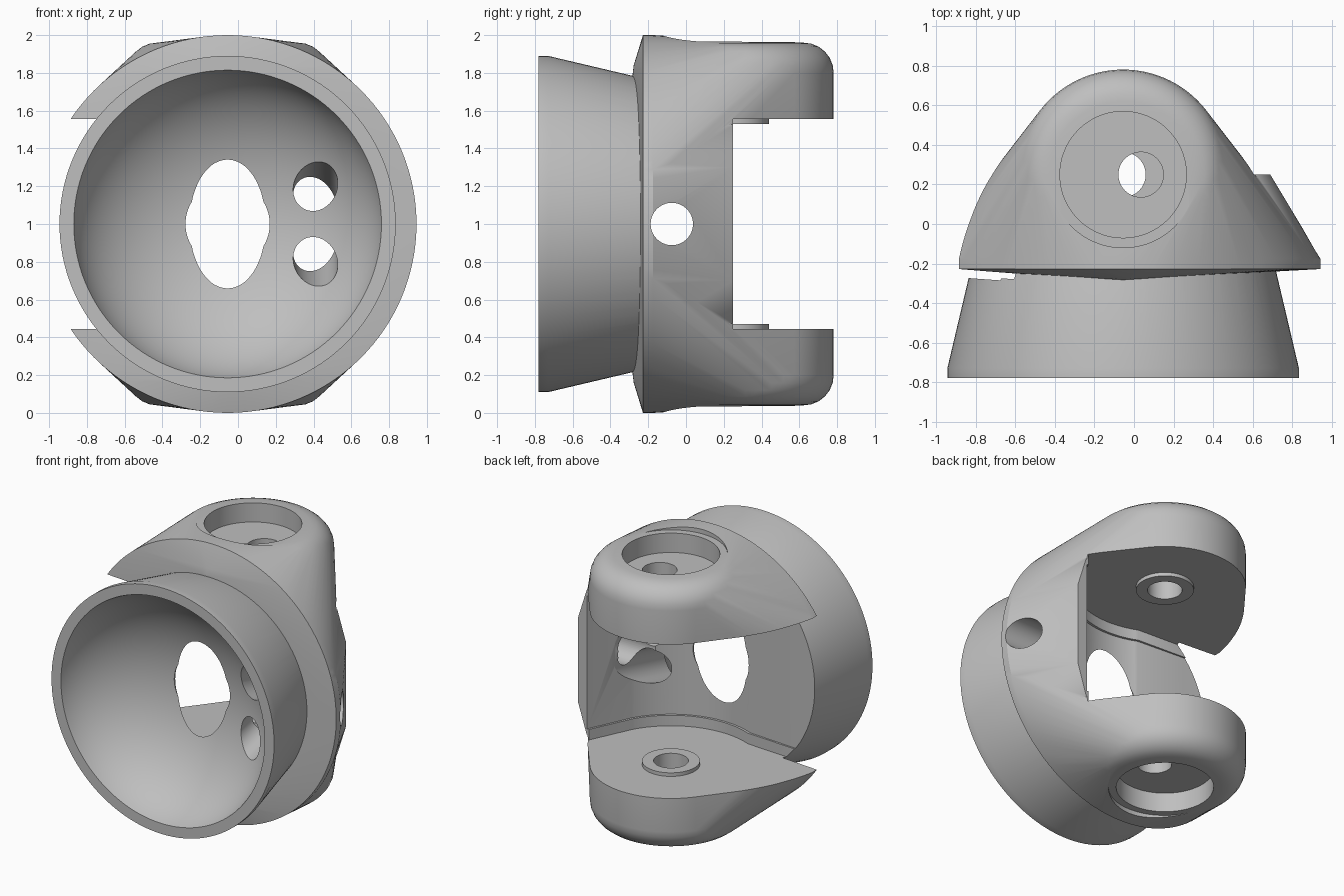
import bpy, bmesh, math
from mathutils import Vector, Matrix

cube = bpy.data.objects.get("Cube")
if cube:
    bpy.data.objects.remove(cube, do_unlink=True)

CX, PIN_Y, MID = -0.055, 0.25, 1.0   # socket axis x, pin axis y, mid height

grey = bpy.data.materials.new("plain_grey")
grey.use_nodes = True
colour = (0.52, 0.52, 0.52, 1)
grey.diffuse_color = colour
grey.node_tree.nodes["Principled BSDF"].inputs["Base Color"].default_value = colour


def make(name, bm):
    bmesh.ops.recalc_face_normals(bm, faces=bm.faces)
    mesh = bpy.data.meshes.new(name)
    bm.to_mesh(mesh)
    bm.free()
    mesh.materials.append(grey)
    ob = bpy.data.objects.new(name, mesh)
    bpy.context.collection.objects.link(ob)
    return ob


def ring(centre, radius, axis, n=96):
    """Points of a circle around the y or z axis."""
    pts = []
    for i in range(n):
        a = 2 * math.pi * i / n
        u, v = radius * math.cos(a), radius * math.sin(a)
        pts.append(Vector(centre) + Vector((u, 0, v) if axis == "y" else (u, v, 0)))
    return pts


def hull(name, points):
    bm = bmesh.new()
    for p in points:
        bm.verts.new(p)
    res = bmesh.ops.convex_hull(bm, input=bm.verts)
    junk = {v for v in res["geom_interior"] + res["geom_unused"]
            if isinstance(v, bmesh.types.BMVert)}
    bmesh.ops.delete(bm, geom=list(junk), context="VERTS")
    bmesh.ops.dissolve_limit(bm, angle_limit=0.002, verts=bm.verts, edges=bm.edges)
    return make(name, bm)


def rod(name, start, end, radius, n=64):
    """Cylinder between two points."""
    start, end = Vector(start), Vector(end)
    d = end - start
    bm = bmesh.new()
    m = Matrix.Translation((start + end) / 2) @ d.to_track_quat("Z", "Y").to_matrix().to_4x4()
    bmesh.ops.create_cone(bm, cap_ends=True, segments=n, radius1=radius,
                          radius2=radius, depth=d.length, matrix=m)
    return make(name, bm)


def slot(name, radius, wall_x, half_height):
    """Cutter: round at the pin, open to the back and to one side."""
    profile = [(wall_x, PIN_Y), (1.3, PIN_Y), (1.3, 1.3), (-1.4, 1.3), (-1.4, -0.233)]
    for i in range(41):
        a = math.radians(-113 + 83 * i / 40)
        profile.append((CX + radius * math.cos(a), PIN_Y + radius * math.sin(a)))
    bm = bmesh.new()
    face = bm.faces.new([bm.verts.new((x, y, MID - half_height)) for x, y in profile])
    top = bmesh.ops.extrude_face_region(bm, geom=[face])["geom"]
    bmesh.ops.translate(bm, vec=(0, 0, 2 * half_height),
                        verts=[v for v in top if isinstance(v, bmesh.types.BMVert)])
    return make(name, bm)


def combine(target, tool, operation):
    mod = target.modifiers.new(tool.name, "BOOLEAN")
    mod.operation, mod.solver, mod.object = operation, "EXACT", tool
    bpy.context.view_layer.objects.active = target
    bpy.ops.object.modifier_apply(modifier=mod.name)
    bpy.data.objects.remove(tool, do_unlink=True)


# Yoke body: flange disc blended into two round-edged arm ends
flange = ring((CX, -0.228, MID), 1, "y", 128) + ring((CX, -0.175, MID), 1, "y", 128)
arms = []
for i in range(7):
    a = math.pi / 2 * i / 6
    radius, height = 0.372 + 0.16 * math.cos(a), 0.80 + 0.16 * math.sin(a)
    for side in (-1, 1):
        arms += ring((CX, PIN_Y, MID + side * height), radius, "z")
ridge = [(CX, -0.283, MID + s * 0.79) for s in (-1, 1)]
body = hull("yoke_socket", flange + arms + ridge)

# Side wall that bulges out between the arms, with sloping ends
bar = [(x, PIN_Y, MID + s * h) for x, h in ((CX, 0.5), (0.62, 0.52), (0.69, 0.3)) for s in (-1, 1)]
combine(body, hull("side_wall", flange + bar), "UNION")

# Flared cup with a straight rim
cup = hull("cup", ring((CX, -0.78, MID), 0.89, "y", 128) + ring((CX, -0.73, MID), 0.89, "y", 128)
           + ring((CX, -0.2, MID), 0.765, "y", 128))
combine(body, cup, "UNION")

# Slot between the arms, with a slightly deeper groove in its middle
combine(body, slot("slot", 0.595, 0.6, 0.556), "DIFFERENCE")
combine(body, slot("groove", 0.612, 0.615, 0.48), "DIFFERENCE")

# Pin bosses, recesses and stepped bores, mirrored top and bottom
for s in (-1, 1):
    def at(x, height):
        return (x, PIN_Y, MID + s * height)
    combine(body, rod("boss", at(CX, 0.53), at(CX, 0.6), 0.19), "UNION")
    combine(body, rod("shallow_recess", at(CX, 0.965), at(CX, 1.2), 0.37, 96), "DIFFERENCE")
    combine(body, rod("recess", at(CX, 0.825), at(CX, 1.2), 0.32, 96), "DIFFERENCE")
    combine(body, rod("inner_bore", at(CX, 0.4), at(CX, 0.67), 0.114), "DIFFERENCE")
    combine(body, rod("outer_bore", at(0.035, 0.66), at(0.035, 0.9), 0.114), "DIFFERENCE")

# Rounded hollow of the cup, flatter towards its bottom
bm = bmesh.new()
shape = Matrix.Translation((CX, -0.9, MID)) @ Matrix.Diagonal((0.832, 0.59, 0.832, 1))
bmesh.ops.create_uvsphere(bm, u_segments=128, v_segments=64, radius=1,
                          matrix=shape @ Matrix.Rotation(math.pi / 2, 4, "X"))
combine(body, make("hollow", bm), "DIFFERENCE")

# Centre hole, side hole and two slanted holes
combine(body, rod("centre_hole", (CX, -0.6, MID), (CX, 0, MID), 0.223), "DIFFERENCE")
combine(body, rod("side_hole", (0.35, -0.075, MID), (1.3, -0.075, MID), 0.112), "DIFFERENCE")
for s in (-1, 1):
    combine(body, rod("slanted_hole", (0.41, -0.7, MID + s * 0.265), (0.41, 0.1, MID + s * 0.06), 0.118),
            "DIFFERENCE")

bpy.ops.object.select_all(action="DESELECT")
body.select_set(True)
bpy.context.view_layer.objects.active = body
bpy.ops.object.shade_smooth_by_angle(angle=math.radians(25))
